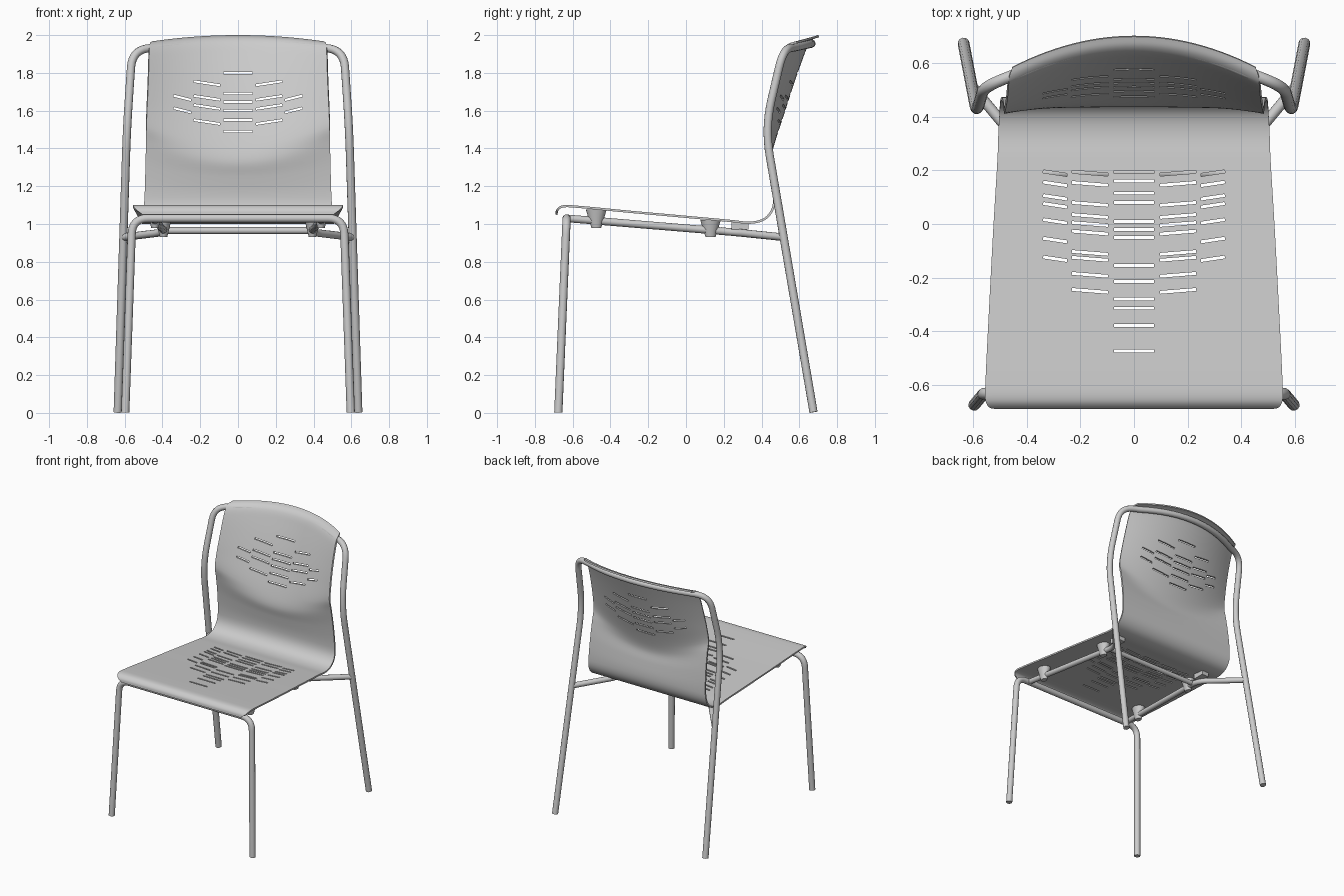
import bpy, bmesh, math
from mathutils import Vector, Matrix

if "Cube" in bpy.data.objects:
    bpy.data.objects.remove(bpy.data.objects["Cube"])

grey = bpy.data.materials.new("light grey")
grey.diffuse_color = (0.6, 0.6, 0.6, 1)
grey.use_nodes = True
grey.node_tree.nodes["Principled BSDF"].inputs["Base Color"].default_value = grey.diffuse_color


def add(name, bm):
    me = bpy.data.meshes.new(name)
    bm.to_mesh(me)
    bm.free()
    ob = bpy.data.objects.new(name, me)
    bpy.context.collection.objects.link(ob)
    me.materials.append(grey)
    return ob


def select(ob):
    bpy.ops.object.select_all(action='DESELECT')
    ob.select_set(True)
    bpy.context.view_layer.objects.active = ob


def smooth(ob, angle=35):
    select(ob)
    bpy.ops.object.shade_smooth_by_angle(angle=math.radians(angle))


def tube(name, pts, radius):
    """Round tube through (x, y, z, bend) points; bend = trimmed length at that corner."""
    path = []
    for i, (x, y, z, bend) in enumerate(pts):
        p = Vector((x, y, z))
        if bend == 0 or i in (0, len(pts) - 1):
            path.append(p)
            continue
        a = p + (Vector(pts[i - 1][:3]) - p).normalized() * bend
        b = p + (Vector(pts[i + 1][:3]) - p).normalized() * bend
        for k in range(9):
            t = k / 8
            path.append(a * (1 - t) ** 2 + p * 2 * t * (1 - t) + b * t * t)
    cu = bpy.data.curves.new(name, 'CURVE')
    cu.dimensions = '3D'
    cu.bevel_depth = radius
    cu.bevel_resolution = 4
    cu.use_fill_caps = True
    sp = cu.splines.new('POLY')
    sp.points.add(len(path) - 1)
    for q, p in zip(sp.points, path):
        q.co = (*p, 1)
    ob = bpy.data.objects.new(name, cu)
    bpy.context.collection.objects.link(ob)
    cu.materials.append(grey)
    select(ob)
    bpy.ops.object.convert(target='MESH')
    smooth(bpy.context.object)


def mirrored(half):
    """Complete a path whose first half lies on +x."""
    return half + [(-x, y, z, b) for x, y, z, b in reversed(half) if x > 0]


def hermite(pts, n):
    """Smooth curve through points, tangents scaled to each segment."""
    pts = [Vector(p) for p in pts]
    tan = [(pts[min(i + 1, len(pts) - 1)] - pts[max(i - 1, 0)]).normalized()
           for i in range(len(pts))]
    out = []
    for i in range(len(pts) - 1):
        p, q = pts[i], pts[i + 1]
        d = (q - p).length
        for k in range(n):
            t = k / n
            out.append(p * (2 * t**3 - 3 * t**2 + 1) + tan[i] * d * (t**3 - 2 * t**2 + t)
                       + q * (3 * t**2 - 2 * t**3) + tan[i + 1] * d * (t**3 - t**2))
    return out + [pts[-1]]


# Seat and back shell: (y, z, half width) along the profile
base = [(-.692, 1.05, .505), (-.686, 1.077, .54), (-.66, 1.097, .555), (-.61, 1.1, .556),
        (-.3, 1.071, .541), (0, 1.044, .525), (.25, 1.021, .51), (.34, 1.013, .507),
        (.41, 1.03, .503), (.45, 1.075, .5), (.462, 1.14, .495)]
mid_back = [(.45, 1.25, .49), (.437, 1.33, .487), (.455, 1.42, .485), (.51, 1.59, .48),
            (.565, 1.76, .474), (.615, 1.9, .47), (.64, 1.96, .468), (.665, 1.987, .466),
            (.7, 2.0, .455)]
side_back = [(.45, 1.3, .49), (.428, 1.44, .487), (.412, 1.52, .485), (.428, 1.63, .48),
             (.46, 1.76, .474), (.5, 1.89, .47), (.525, 1.94, .468), (.55, 1.958, .466),
             (.585, 1.967, .455)]
COLS = 28
bm = bmesh.new()
rows = []
for c, e in zip(hermite(base + mid_back, 5), hermite(base + side_back, 5)):
    row = []
    for j in range(COLS + 1):
        u = 2 * j / COLS - 1
        p = c.lerp(e, u * u)
        row.append(bm.verts.new((u * p.z, p.x, p.y)))
    rows.append(row)
for a, b in zip(rows, rows[1:]):
    for j in range(COLS):
        bm.faces.new((a[j], a[j + 1], b[j + 1], b[j]))
shell = add("seat_and_back_shell", bm)

# Slot cutters: columns of (x, length, slope, positions)
seat_slots = [
    (0, .15, 0, (.195, .16, .115, .08, .01, -.02, -.05, -.155, -.215, -.28, -.315, -.38, -.475)),
    (.165, .135, .08, (.19, .15, .075, .03, 0, -.032, -.108, -.13, -.19, -.25)),
    (.295, .09, .15, (.19, .15, .1, .07, .01, -.06, -.13))]
back_slots = [
    (0, .155, 0, (1.8, 1.69, 1.645, 1.6, 1.55, 1.49)),
    (.165, .14, .15, (1.745, 1.668, 1.62, 1.54)),
    (.295, .095, .25, (1.668, 1.602))]
bm = bmesh.new()
for slots, on_seat in ((seat_slots, True), (back_slots, False)):
    for x, length, slope, positions in slots:
        for s in ((1, -1) if x else (1,)):
            for v in positions:
                ang = math.atan(slope) * s
                if on_seat:
                    m = Matrix.Translation((x * s, v, 1.05)) @ Matrix.Rotation(ang, 4, 'Z')
                    size = (length, .011, .2, 1)
                else:
                    m = Matrix.Translation((x * s, .55, v)) @ Matrix.Rotation(-ang, 4, 'Y')
                    size = (length, .4, .011, 1)
                bmesh.ops.create_cube(bm, size=1, matrix=m @ Matrix.Diagonal(size))
cutter = add("slot_cutter", bm)
cutter.hide_render = True

select(shell)
mod = shell.modifiers.new("thickness", 'SOLIDIFY')
mod.thickness = .012
mod.offset = -1
bpy.ops.object.modifier_apply(modifier=mod.name)
mod = shell.modifiers.new("slots", 'BOOLEAN')
mod.operation = 'DIFFERENCE'
mod.solver = 'EXACT'
mod.object = cutter
bpy.ops.object.modifier_apply(modifier=mod.name)
bpy.data.objects.remove(cutter)
smooth(shell)

# Front legs: one bent tube with the front crosspiece
tube("front_leg_frame", mirrored([(.597, -.676, .002, 0), (.56, -.632, 1.03, .085)]), .022)

# Rear legs: one tube rising to the uprights and curving behind the backrest
half = [(.637, .675, .004, 0), (.588, .418, 1.51, .15), (.56, .515, 1.925, .1)]
for x in (.42, .35, .28, .21, .14, .07, 0):
    half.append((x, .664 - .55 * x * x, 1.955 - .12 * x * x, 0))
tube("rear_leg_frame", mirrored(half), .022)

# Rails under the seat
for s, side in ((1, "right"), (-1, "left")):
    tube("side_rail_" + side, [(.45 * s, -.632, 1.03, 0), (.385 * s, .25, .957, .07),
                               (.606 * s, .515, .93, 0)], .02)
    # Mounting brackets between rails and shell
    for tag, x, y, z0, z1 in (("front", .44, -.475, .98, 1.076), ("rear", .394, .13, .93, 1.022)):
        bm = bmesh.new()
        m = Matrix.Translation((x * s, y, (z0 + z1) / 2)) @ Matrix.Diagonal((.75, 1, 1, 1))
        bmesh.ops.create_cone(bm, cap_ends=True, segments=20, radius1=.026, radius2=.055,
                              depth=z1 - z0, matrix=m)
        smooth(add(f"{tag}_bracket_{side}", bm))
    bm = bmesh.new()
    m = Matrix.Translation((.39 * s, .285, .99)) @ Matrix.Diagonal((.06, .09, .04, 1))
    bmesh.ops.create_cube(bm, size=1, matrix=m)
    add("rear_pad_" + side, bm)
tube("cross_rail", [(-.39, .19, .965, 0), (.39, .19, .965, 0)], .018)
